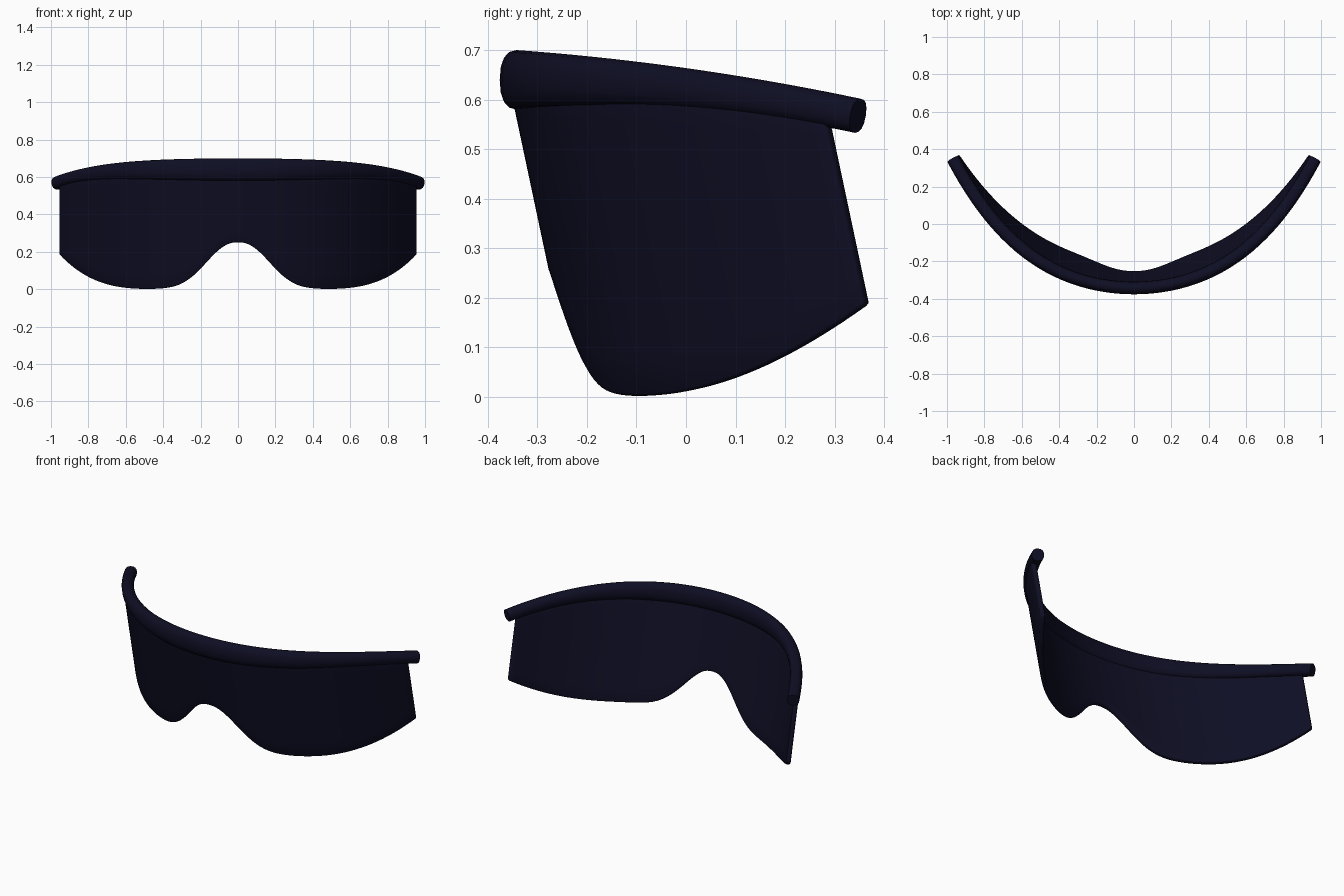
import bpy, bmesh, math
from mathutils import Vector

cube = bpy.data.objects.get("Cube")
if cube:
    bpy.data.objects.remove(cube)

navy = bpy.data.materials.new("dark_navy")
navy.use_nodes = True
color = (0.0045, 0.0045, 0.018, 1)
navy.diffuse_color = color
navy.node_tree.nodes["Principled BSDF"].inputs["Base Color"].default_value = color


def finish(name, bm):
    bmesh.ops.recalc_face_normals(bm, faces=bm.faces)
    mesh = bpy.data.meshes.new(name)
    bm.to_mesh(mesh)
    bm.free()
    mesh.materials.append(navy)
    obj = bpy.data.objects.new(name, mesh)
    bpy.context.collection.objects.link(obj)
    bpy.ops.object.select_all(action="DESELECT")
    obj.select_set(True)
    bpy.context.view_layer.objects.active = obj
    return obj


def sweep_back(x):
    """How far the wrap-around curve falls back from the middle."""
    return 0.464 * x**2 + 0.245 * x**4


def brow_point(x):
    s = 1.063 * sweep_back(x)
    return Vector((x, s - 0.342, 0.64 - 0.153 * s * s))


def lens_bottom(x):
    """Nose arch in the middle, rounded rise at the outer ends."""
    x = abs(x)
    nose = 0.25 * math.exp(-(x / 0.218) ** 2.3)
    rise = 0.185 * (max(0, x - 0.42) / 0.537) ** 3.1
    return nose + rise


# Lens: curved sheet leaning back towards the bottom, with thickness
bm = bmesh.new()
cols, rows, half = 96, 8, 0.957
grid = []
for i in range(cols + 1):
    x = half * (2 * i / cols - 1)
    low, high = lens_bottom(x), brow_point(x).z
    column = []
    for j in range(rows + 1):
        z = low + (high - low) * j / rows
        y = -0.35 + 0.985 * sweep_back(x) + 0.212 * (0.6 - z)
        column.append(bm.verts.new((x, y, z)))
    grid.append(column)
for a, b in zip(grid, grid[1:]):
    for j in range(rows):
        bm.faces.new((a[j], b[j], b[j + 1], a[j + 1]))
lens = finish("lens", bm)
if lens.data.polygons[0].normal.y > 0:
    lens.data.flip_normals()
solid = lens.modifiers.new("thickness", "SOLIDIFY")
solid.thickness = 0.026
solid.offset = -1
bevel = lens.modifiers.new("soft_edge", "BEVEL")
bevel.width = 0.007
bevel.segments = 2
bevel.limit_method = "ANGLE"
bevel.angle_limit = math.radians(50)
bpy.ops.object.shade_smooth_by_angle(angle=math.radians(45))

# Brow bar: oval tube following the lens top, slimmer at the ends
bm = bmesh.new()
steps, sides, end = 64, 16, 0.967
rings = []
for i in range(steps + 1):
    x = end * math.sin(math.pi / 2 * (2 * i / steps - 1))
    p = brow_point(x)
    tangent = (brow_point(x + 0.001) - brow_point(x - 0.001)).normalized()
    side = Vector((tangent.y, -tangent.x, 0)).normalized()
    up = side.cross(tangent)
    tall = 0.035 + 0.025 * (1 - sweep_back(x) / sweep_back(end)) ** 2
    ring = []
    for k in range(sides):
        t = math.tau * k / sides
        c, s = math.cos(t), math.sin(t)
        c = math.copysign(abs(c) ** 0.85, c)
        s = math.copysign(abs(s) ** 0.85, s)
        ring.append(bm.verts.new(p + side * c * 0.034 + up * s * tall))
    rings.append(ring)
for a, b in zip(rings, rings[1:]):
    for k in range(sides):
        n = (k + 1) % sides
        bm.faces.new((a[k], a[n], b[n], b[k]))
bm.faces.new(rings[0])
bm.faces.new(rings[-1])
finish("brow_bar", bm)
bpy.ops.object.shade_smooth_by_angle(angle=math.radians(45))
